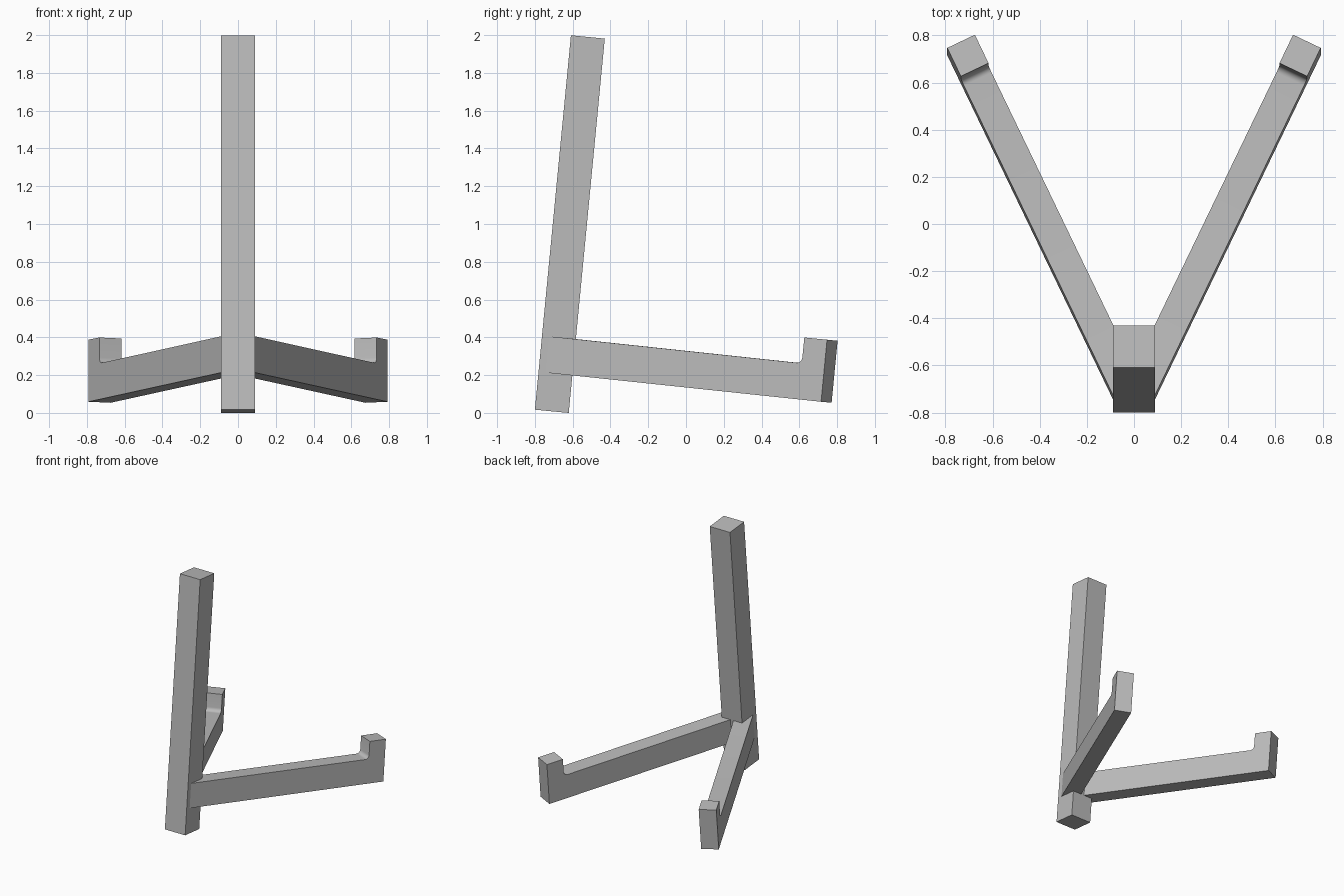
import bpy, bmesh
from math import radians, sin, cos, pi
from mathutils import Matrix, Vector

cube = bpy.data.objects.get("Cube")
if cube:
    bpy.data.objects.remove(cube, do_unlink=True)

grey = bpy.data.materials.new("plain_grey")
grey.use_nodes = True
colour = (0.5, 0.5, 0.5, 1)
grey.diffuse_color = colour
grey.node_tree.nodes["Principled BSDF"].inputs["Base Color"].default_value = colour

# The whole stand leans back; its frame starts at the foot of the post
LEAN = Matrix.Translation((0, -0.80, 0.017)) @ Matrix.Rotation(radians(-5.5), 4, "X")
SPLAY = radians(25.6)
ARM_LENGTH, ARM_WIDTH, HOOK = 1.648, 0.13, 0.134


def prism(name, outline, sweep, frame):
    """Extrude a closed outline along sweep, then place it with frame."""
    bm = bmesh.new()
    face = bm.faces.new([bm.verts.new(p) for p in outline])
    new = bmesh.ops.extrude_face_region(bm, geom=[face])["geom"]
    moved = [v for v in new if isinstance(v, bmesh.types.BMVert)]
    bmesh.ops.translate(bm, verts=moved, vec=sweep)
    bm.transform(frame)
    bmesh.ops.recalc_face_normals(bm, faces=bm.faces)
    mesh = bpy.data.meshes.new(name)
    bm.to_mesh(mesh)
    bm.free()
    mesh.materials.append(grey)
    obj = bpy.data.objects.new(name, mesh)
    bpy.context.collection.objects.link(obj)
    bpy.ops.object.select_all(action="DESELECT")
    obj.select_set(True)
    bpy.context.view_layer.objects.active = obj
    bpy.ops.object.shade_smooth_by_angle(angle=radians(30))
    return obj


# Upright post
post = [(-0.09, 0, 0), (0.09, 0, 0), (0.09, 0.18, 0), (-0.09, 0.18, 0)]
prism("post", post, Vector((0, 0, 1.991)), LEAN)

# Arm side profile: distance back from the tip, and height, with a filleted hook
r = 0.03
profile = [(-ARM_LENGTH, 0.201), (0, 0.187), (0, 0.517), (-HOOK, 0.517)]
for i in range(7):
    a = i / 6 * pi / 2
    profile.append((-HOOK - r + r * cos(a), 0.38 + r - r * sin(a)))
profile.append((-ARM_LENGTH, 0.394))

# Two splayed arms, mirrored across the post
for name, side in (("left_arm", 1), ("right_arm", -1)):
    tip = (0.792, 1.504)
    outline = [(side * (tip[0] + s * sin(SPLAY)), tip[1] + s * cos(SPLAY), z)
               for s, z in profile]
    across = Vector((-side * cos(SPLAY), sin(SPLAY), 0)) * ARM_WIDTH
    prism(name, outline, across, LEAN)
